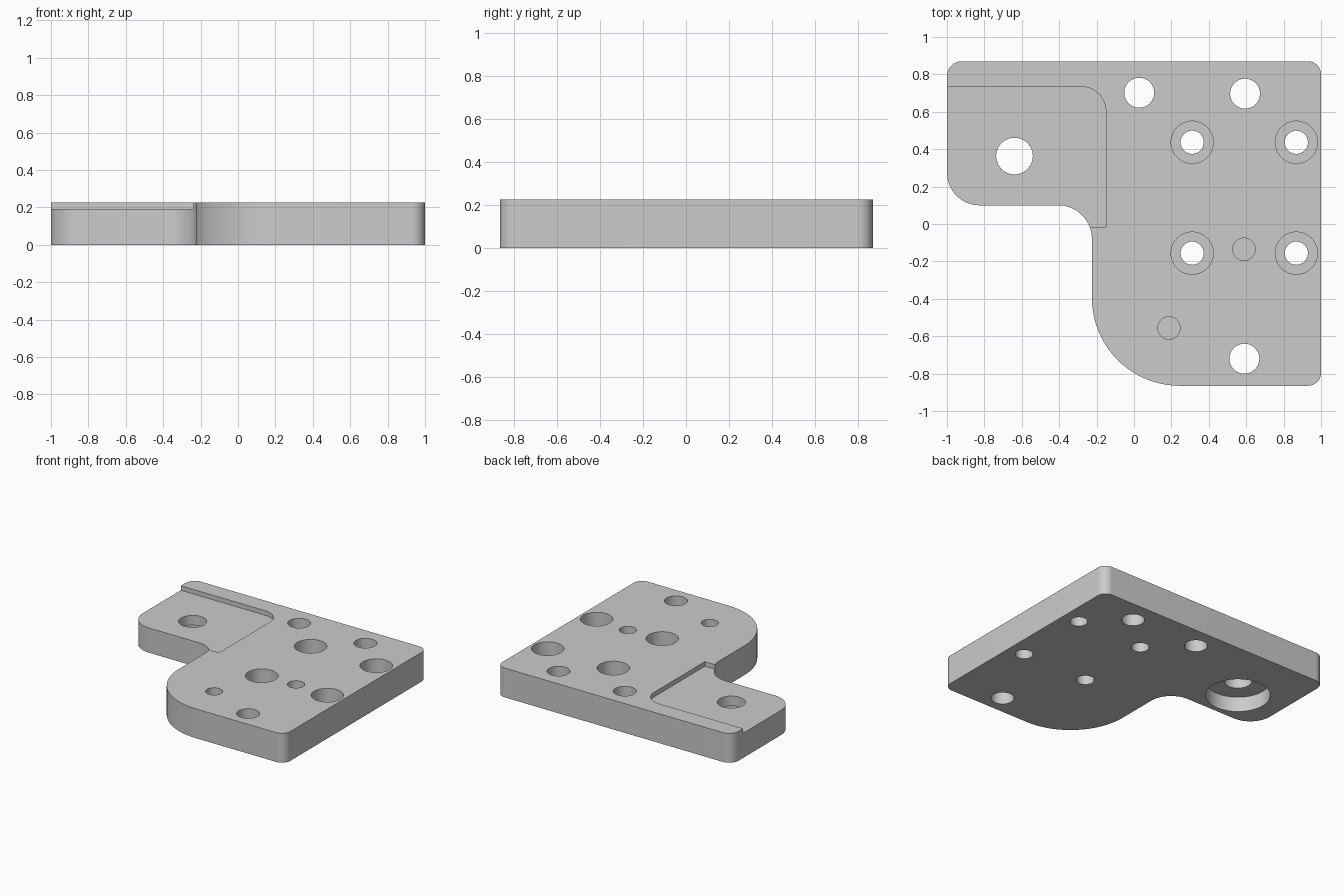
import bpy, bmesh, math
from mathutils import Vector

cube = bpy.data.objects.get("Cube")
if cube:
    bpy.data.objects.remove(cube, do_unlink=True)

THICK = 0.225
FLOOR = 0.19

grey = bpy.data.materials.new("machined grey")
grey.use_nodes = True
colour = (0.6, 0.6, 0.6, 1)
grey.diffuse_color = colour
grey.node_tree.nodes["Principled BSDF"].inputs["Base Color"].default_value = colour


def rounded(corners, steps=20):
    """Outline through (x, y, radius) corners, each one filleted."""
    points = []
    for i, (x, y, r) in enumerate(corners):
        c = Vector((x, y))
        if r == 0:
            points.append(c)
            continue
        a = (Vector(corners[i - 1][:2]) - c).normalized()
        b = (Vector(corners[(i + 1) % len(corners)][:2]) - c).normalized()
        centre = c + (a + b) * r
        for k in range(steps + 1):
            t = math.pi / 2 * k / steps
            points.append(centre - b * r * math.cos(t) - a * r * math.sin(t))
    return points


def prism(name, outline, z0, z1):
    """Solid made by extruding an outline from z0 to z1."""
    bm = bmesh.new()
    face = bm.faces.new([bm.verts.new((p.x, p.y, z0)) for p in outline])
    top = bmesh.ops.extrude_face_region(bm, geom=[face])["geom"]
    bmesh.ops.translate(bm, vec=(0, 0, z1 - z0),
                        verts=[v for v in top if isinstance(v, bmesh.types.BMVert)])
    bmesh.ops.recalc_face_normals(bm, faces=bm.faces)
    mesh = bpy.data.meshes.new(name)
    bm.to_mesh(mesh)
    bm.free()
    mesh.materials.append(grey)
    obj = bpy.data.objects.new(name, mesh)
    bpy.context.collection.objects.link(obj)
    return obj


def cut(target, cutter):
    """Subtract the cutter for good and discard it."""
    mod = target.modifiers.new("cut", 'BOOLEAN')
    mod.operation = 'DIFFERENCE'
    mod.solver = 'EXACT'
    mod.object = cutter
    deps = bpy.context.evaluated_depsgraph_get()
    mesh = bpy.data.meshes.new_from_object(target.evaluated_get(deps))
    target.modifiers.clear()
    target.data = mesh
    bpy.data.objects.remove(cutter, do_unlink=True)


def bore(x, y, r, z0=-0.1, z1=THICK + 0.1, n=48):
    """Round hole between two heights."""
    ring = [Vector((x + r * math.cos(math.tau * i / n), y + r * math.sin(math.tau * i / n)))
            for i in range(n)]
    cut(plate, prism("bore_cutter", ring, z0, z1))


# Plate with filleted outline
plate = prism("mounting_plate", rounded([
    (-1, 0.87, 0.08), (-1, 0.1, 0.175), (-0.225, 0.1, 0.18),
    (-0.225, -0.865, 0.47), (1, -0.865, 0.07), (1, 0.87, 0.07)]), 0, THICK)

# Shallow recess over the side arm
cut(plate, prism("recess_cutter", rounded([
    (-1.2, 0.735, 0), (-1.2, -0.015, 0), (-0.15, -0.015, 0), (-0.15, 0.735, 0.135)]),
    FLOOR, THICK + 0.1))

# Plain through holes
for x, y in [(0.028, 0.702), (0.594, 0.697), (0.59, -0.72)]:
    bore(x, y, 0.08)

# Screw holes counterbored from above
for x in (0.311, 0.868):
    for y in (0.437, -0.156):
        bore(x, y, 0.062)
        bore(x, y, 0.113, z0=THICK - 0.14)

# Blind pin holes
for x, y in [(0.588, -0.135), (0.187, -0.556)]:
    bore(x, y, 0.06, z0=THICK - 0.15)

# Arm hole counterbored from below
bore(-0.639, 0.363, 0.098)
bore(-0.639, 0.363, 0.225, z1=0.115)

# Smooth walls with sharp rims
bpy.ops.object.select_all(action='DESELECT')
plate.select_set(True)
bpy.context.view_layer.objects.active = plate
bpy.ops.object.shade_smooth_by_angle(angle=math.radians(30))
